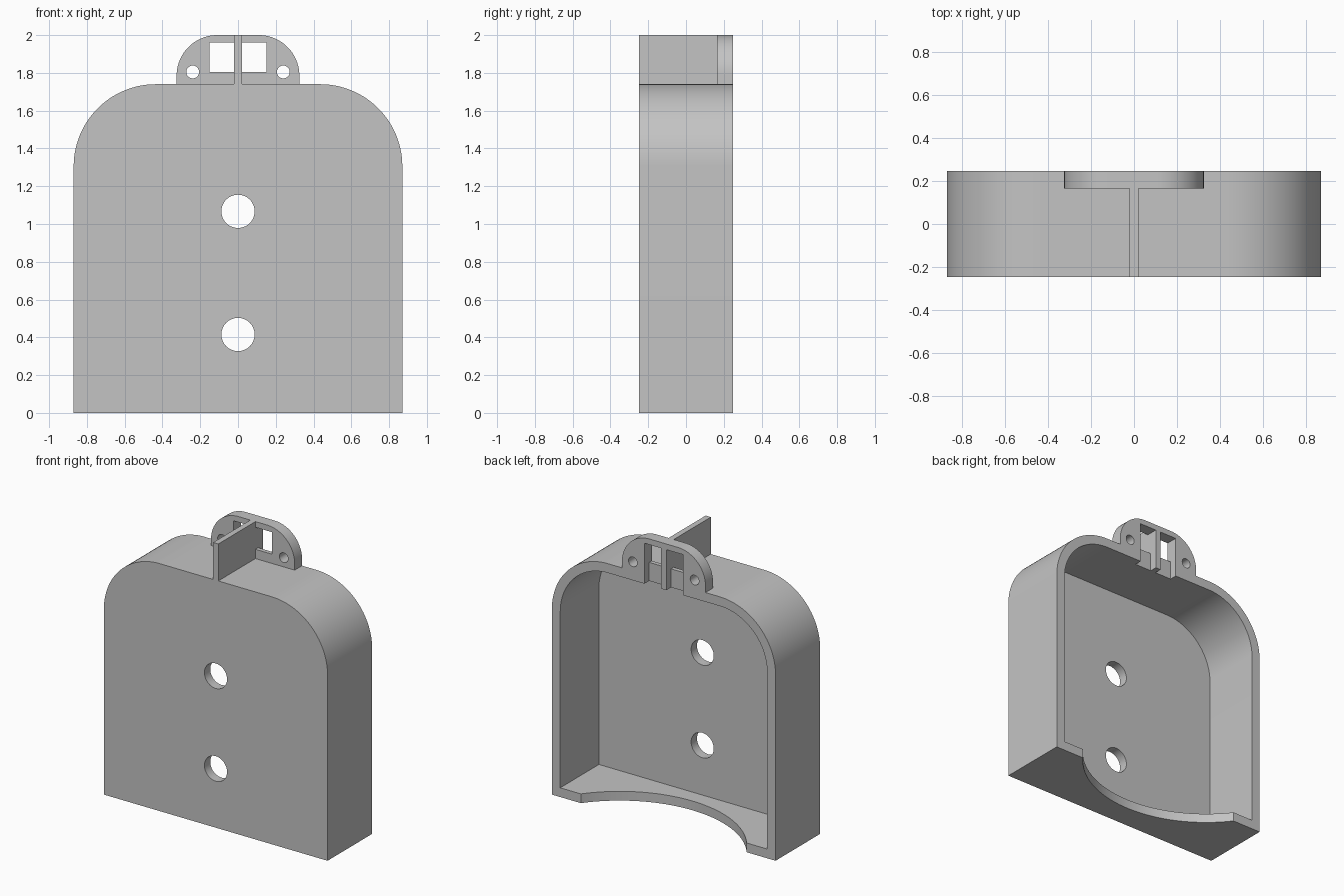
import bpy, bmesh, math

cube = bpy.data.objects.get("Cube")
if cube:
    bpy.data.objects.remove(cube, do_unlink=True)

# Overall dimensions
HALF_W, HALF_D = 0.87, 0.2475
WALL = 0.065
ROOF, TOP = 1.74, 2.0
CORNER = 0.435
TAB_FRONT = 0.165
FIN = 0.02

grey = bpy.data.materials.new("light grey plastic")
grey.use_nodes = True
colour = (0.55, 0.55, 0.55, 1)
grey.diffuse_color = colour
grey.node_tree.nodes["Principled BSDF"].inputs["Base Color"].default_value = colour


def rounded_top(half, z0, z1, r, steps=28):
    """Outline with a flat base and two rounded upper corners."""
    right = [(half, z0)]
    for i in range(steps + 1):
        a = math.pi / 2 * i / steps
        right.append((half - r + r * math.cos(a), z1 - r + r * math.sin(a)))
    return right + [(-x, z) for x, z in reversed(right)]


def prism(name, outline, y0, y1):
    """Extrude an x-z outline along y."""
    bm = bmesh.new()
    face = bm.faces.new([bm.verts.new((x, y0, z)) for x, z in outline])
    ext = bmesh.ops.extrude_face_region(bm, geom=[face])["geom"]
    verts = [v for v in ext if isinstance(v, bmesh.types.BMVert)]
    bmesh.ops.translate(bm, vec=(0, y1 - y0, 0), verts=verts)
    bmesh.ops.recalc_face_normals(bm, faces=bm.faces)
    mesh = bpy.data.meshes.new(name)
    bm.to_mesh(mesh)
    bm.free()
    obj = bpy.data.objects.new(name, mesh)
    bpy.context.collection.objects.link(obj)
    mesh.materials.append(grey)
    return obj


def box(name, x0, x1, y0, y1, z0, z1):
    return prism(name, [(x0, z0), (x1, z0), (x1, z1), (x0, z1)], y0, y1)


def cylinder(radius, location, depth, along_y=True, sides=48):
    bpy.ops.mesh.primitive_cylinder_add(
        vertices=sides, radius=radius, depth=depth, location=location,
        rotation=(math.pi / 2 if along_y else 0, 0, 0))
    obj = bpy.context.object
    obj.data.materials.append(grey)
    return obj


def cut(target, cutter):
    cutter.hide_render = True
    mod = target.modifiers.new("cut", 'BOOLEAN')
    mod.operation = 'DIFFERENCE'
    mod.solver = 'EXACT'
    mod.object = cutter
    bpy.context.view_layer.objects.active = target
    bpy.ops.object.modifier_apply(modifier=mod.name)
    bpy.data.objects.remove(cutter, do_unlink=True)


# Housing shell, open at the back
shell = prism("housing_shell", rounded_top(HALF_W, 0, ROOF, CORNER), -HALF_D, HALF_D)
cavity = rounded_top(HALF_W - WALL, WALL, ROOF - WALL, CORNER - WALL)
cut(shell, prism("cavity_cutter", cavity, WALL - HALF_D, HALF_D + 0.2))

# Round holes through the front wall
for z in (0.415, 1.067):
    cut(shell, cylinder(0.088, (0, -HALF_D, z), 0.3))

# Curved scoop in the floor
cut(shell, cylinder(0.81, (0, HALF_D + 0.49, 0), 0.2, along_y=False, sides=160))

# Hanging tab on the roof
tab = prism("hanging_tab", rounded_top(0.325, ROOF, TOP, 0.215), TAB_FRONT, HALF_D)
for side in (-1, 1):
    x0, x1 = sorted((side * FIN, side * 0.15))
    cut(tab, cylinder(0.034, (side * 0.24, 0.2, 1.805), 0.4, sides=32))
    # Window, then the rear channel that runs down into the cavity
    cut(tab, box("window_cutter", x0, x1, 0.1, 0.3, 1.805, 1.96))
    for part in (tab, shell):
        cut(part, box("channel_cutter", x0, x1, 0.195, 0.3, 1.64, 1.96))

# Central fin from the tab to the front
fin = box("centre_fin", -FIN, FIN, -HALF_D, TAB_FRONT, ROOF, TOP)

# Smooth curves with sharp edges
bpy.ops.object.select_all(action='DESELECT')
for part in (shell, tab, fin):
    part.select_set(True)
bpy.context.view_layer.objects.active = shell
bpy.ops.object.shade_smooth_by_angle(angle=math.radians(25))
